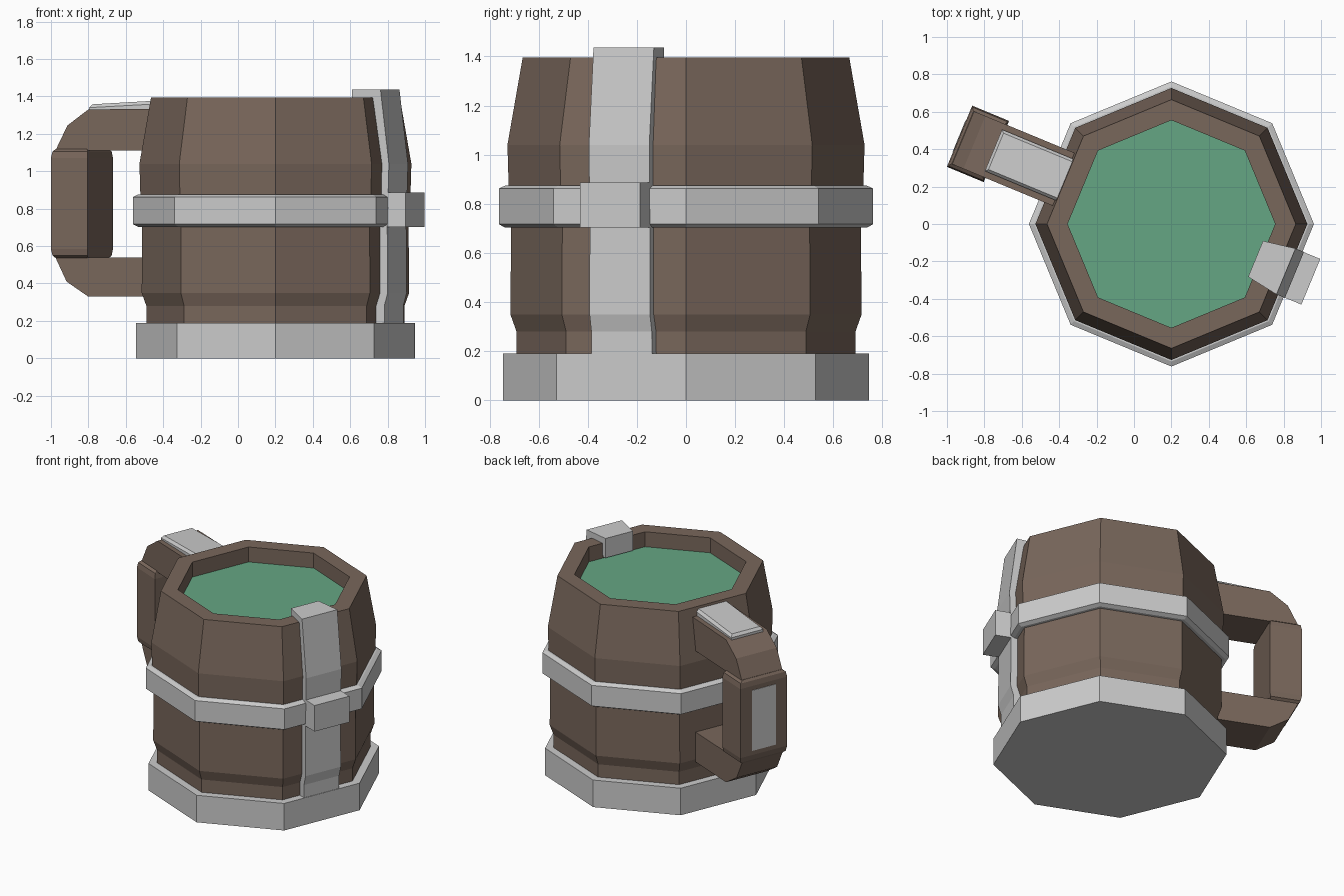
import bpy, bmesh
from math import cos, sin, pi, radians

if "Cube" in bpy.data.objects:
    bpy.data.objects.remove(bpy.data.objects["Cube"])

CENTRE = (0.2, 0, 0)


def material(name, rgb):
    m = bpy.data.materials.new(name)
    m.diffuse_color = (*rgb, 1)
    m.use_nodes = True
    m.node_tree.nodes["Principled BSDF"].inputs["Base Color"].default_value = m.diffuse_color
    return m


WOOD = material("wood", (0.19, 0.135, 0.105))
GREEN = material("green_drink", (0.13, 0.38, 0.23))


def finish(name, verts, faces, mat=None, angle=0):
    """Make a mesh object around the mug axis; local +x points outwards."""
    me = bpy.data.meshes.new(name)
    me.from_pydata(verts, [], faces)
    bm = bmesh.new()
    bm.from_mesh(me)
    bmesh.ops.recalc_face_normals(bm, faces=bm.faces)
    bm.to_mesh(me)
    bm.free()
    ob = bpy.data.objects.new(name, me)
    ob.location = CENTRE
    ob.rotation_euler.z = radians(angle)
    bpy.context.collection.objects.link(ob)
    if mat:
        me.materials.append(mat)
    return ob


def octagon(name, profile, mat=None, closed=False):
    """Turn an (r, z) profile in eight steps; open ends are capped."""
    n, k = len(profile), 8
    verts = [(r * cos(i * pi / 4), r * sin(i * pi / 4), z)
             for r, z in profile for i in range(k)]
    faces = [(j * k + i, j * k + (i + 1) % k,
              (j + 1) % n * k + (i + 1) % k, (j + 1) % n * k + i)
             for j in range(n if closed else n - 1) for i in range(k)]
    if not closed:
        faces += [tuple(range(k))[::-1], tuple(range((n - 1) * k, n * k))]
    return finish(name, verts, faces, mat)


def side_profile(name, pts, angle, mat=None):
    """Extrude a (distance, z, half width) outline symmetrically sideways."""
    n = len(pts)
    verts = [(d, s * h, z) for s in (-1, 1) for d, z, h in pts]
    faces = [tuple(range(n)), tuple(range(n, 2 * n))[::-1]]
    faces += [(i, (i + 1) % n, n + (i + 1) % n, n + i) for i in range(n)]
    return finish(name, verts, faces, mat, angle)


def stack(name, levels, angle, mat=None):
    """Loft rectangles given as (z, near, far, half width)."""
    verts, faces = [], []
    for z, a, b, h in levels:
        verts += [(a, -h, z), (b, -h, z), (b, h, z), (a, h, z)]
    for j in range(len(levels) - 1):
        faces += [(4 * j + i, 4 * j + (i + 1) % 4,
                   4 * j + 4 + (i + 1) % 4, 4 * j + 4 + i) for i in range(4)]
    m = len(verts)
    faces += [(3, 2, 1, 0), (m - 4, m - 3, m - 2, m - 1)]
    return finish(name, verts, faces, mat, angle)


# Barrel body: outer staves, rim and inner wall, closed by the drink
octagon("barrel", [(0.69, 0.1), (0.69, 0.28), (0.715, 0.35), (0.712, 0.7),
                   (0.722, 0.87), (0.727, 1.04), (0.665, 1.395),
                   (0.555, 1.395), (0.555, 1.27)], WOOD)
octagon("drink", [(0.555, 1.275), (0.555, 1.29)], GREEN)

# Metal base and middle hoop
octagon("base", [(0.745, 0), (0.745, 0.19)])
octagon("hoop", [(0.69, 0.703), (0.735, 0.703), (0.762, 0.717),
                 (0.762, 0.862), (0.735, 0.875), (0.69, 0.875)], closed=True)

# Strap hooked over the rim, with its buckle
W = 0.133
side_profile("strap", [(0.685, 0.19, W), (0.685, 0.28, W), (0.705, 0.35, W),
                       (0.702, 0.7, W), (0.712, 1.04, W), (0.663, 1.437, W),
                       (0.487, 1.437, 0.104), (0.487, 1.3, 0.104),
                       (0.55, 1.3, 0.11), (0.6, 1.36, 0.12), (0.6, 0.19, W)],
             -22.5)
stack("buckle", [(0.703, 0.66, 0.807, 0.132), (0.886, 0.66, 0.807, 0.132)], -22.5)

# Handle: C-shaped frame, thicker grip and metal inlays
H = 157.5
outline = [(0.6, 1.335), (1.02, 1.33), (1.14, 1.245), (1.21, 1.11),
           (1.21, 0.54), (1.145, 0.41), (1.02, 0.33), (0.6, 0.33),
           (0.6, 0.54), (1.025, 0.54), (1.025, 1.11), (0.6, 1.11)]
side_profile("handle", [(d, z, 0.153) for d, z in outline], H, WOOD)
stack("grip", [(0.535, 1.027, 1.208, 0.15), (0.55, 1.018, 1.22, 0.17),
               (0.585, 1.013, 1.226, 0.177), (1.07, 1.013, 1.226, 0.177),
               (1.105, 1.018, 1.22, 0.17), (1.12, 1.027, 1.208, 0.15)], H, WOOD)
stack("grip_plate", [(0.615, 1.2, 1.229, 0.09), (1.04, 1.2, 1.229, 0.09)], H)
plate = stack("thumb_plate", [(1.32, 0.6, 1.03, 0.12), (1.34, 0.6, 1.03, 0.12),
                              (1.358, 0.6, 1.015, 0.105)], H)
for v in plate.data.vertices:
    if v.co.x < 0.7 and v.co.z > 1.33:
        v.co.z += 0.022
